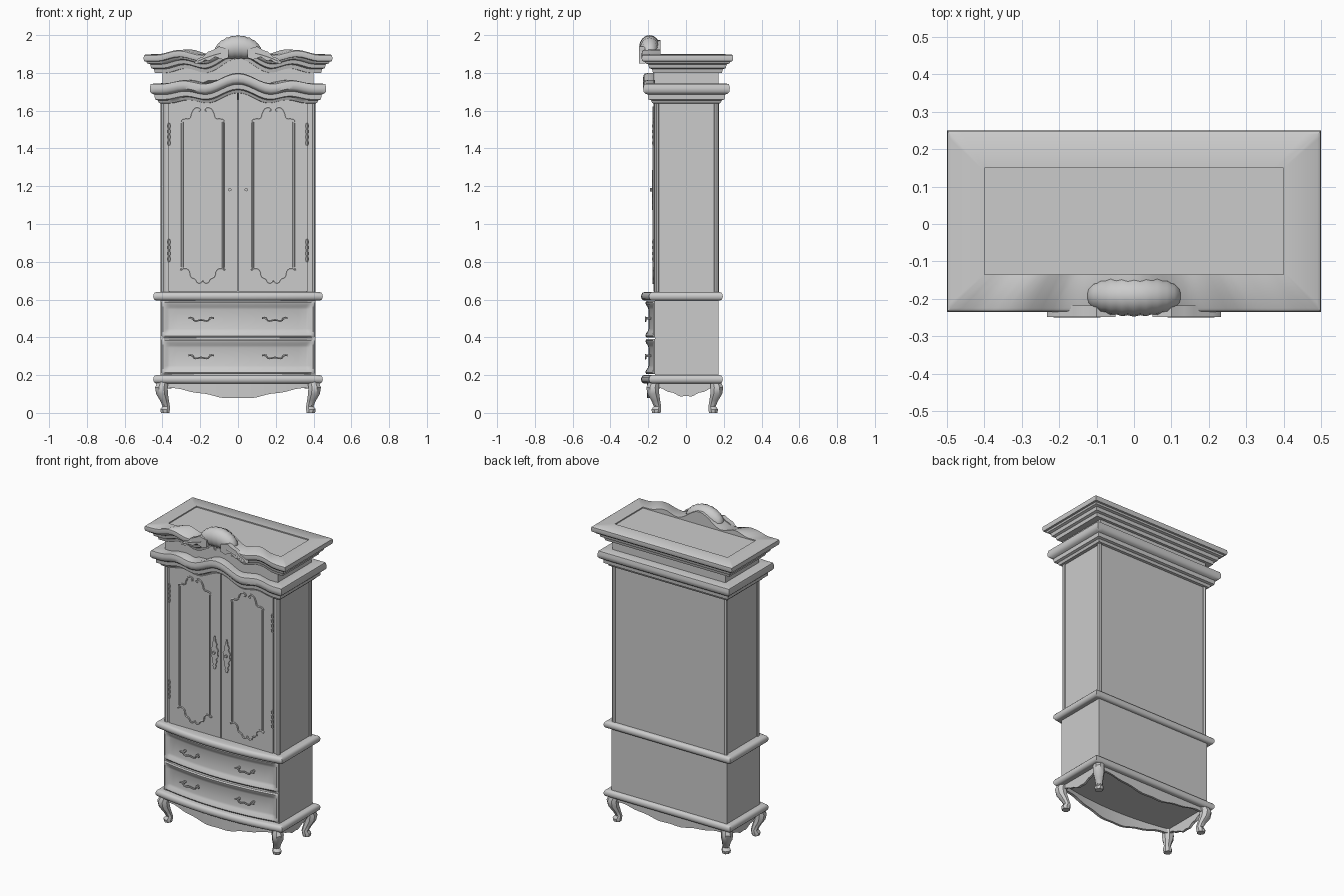
import bpy, bmesh, math
from mathutils import Vector

cube = bpy.data.objects.get("Cube")
if cube:
    bpy.data.objects.remove(cube, do_unlink=True)

GREY = (0.6, 0.6, 0.6, 1)
grey = bpy.data.materials.new("warm_grey_wood")
grey.use_nodes = True
grey.diffuse_color = GREY
grey.node_tree.nodes["Principled BSDF"].inputs["Base Color"].default_value = GREY
parts = []


def finish(name, bm):
    bmesh.ops.recalc_face_normals(bm, faces=bm.faces)
    mesh = bpy.data.meshes.new(name)
    bm.to_mesh(mesh)
    bm.free()
    return register(name, mesh)


def register(name, mesh):
    obj = bpy.data.objects.new(name, mesh)
    mesh.materials.clear()
    mesh.materials.append(grey)
    bpy.context.collection.objects.link(obj)
    parts.append(obj)
    return obj


def loft(name, rings, cap_start=True, cap_end=True):
    """Skin a list of equal closed rings of points."""
    bm = bmesh.new()
    rows = [[bm.verts.new(p) for p in ring] for ring in rings]
    n = len(rows[0])
    for a, b in zip(rows, rows[1:]):
        for i in range(n):
            j = (i + 1) % n
            bm.faces.new((a[i], a[j], b[j], b[i]))
    if cap_start:
        bm.faces.new(rows[0])
    if cap_end:
        bm.faces.new(rows[-1])
    return finish(name, bm)


def box(name, x, y, z):
    ring = lambda h: [(x[0], y[0], h), (x[1], y[0], h), (x[1], y[1], h), (x[0], y[1], h)]
    return loft(name, [ring(z[0]), ring(z[1])])


def molding(name, hx, yf, yb, profile, wave=None, bow=0, cap=True, n=32):
    """Sweep (offset, height, wave amount) rows round a rectangle."""
    rings = []
    for off, z, k in profile:
        x, f, b = hx + off, yf - off, yb + off
        corners = [(-x, f), (x, f), (x, b), (-x, b)]
        ring = []
        for side in range(4):
            (ax, ay), (bx, by) = corners[side], corners[(side + 1) % 4]
            for i in range(n):
                s = i / n
                t = 2 * s - 1
                dy = bow * (1 - t * t) if side == 0 else 0
                dz = k * wave(side, t) if wave else 0
                ring.append((ax + (bx - ax) * s, ay + (by - ay) * s - dy, z + dz))
        rings.append(ring)
    return loft(name, rings, cap, cap)


def plate(name, outline, y, depth):
    """Flat cut-out seen from the front, from (x, z) points."""
    return loft(name, [[(px, yy, pz) for px, pz in outline] for yy in (y, y + depth)])


def tube(name, points, radius, resolution=1):
    curve = bpy.data.curves.new(name, "CURVE")
    curve.dimensions = "3D"
    curve.bevel_depth, curve.bevel_resolution = radius, resolution
    curve.resolution_u, curve.use_fill_caps = 5, True
    spline = curve.splines.new("BEZIER")
    spline.bezier_points.add(len(points) - 1)
    for bp, p in zip(spline.bezier_points, points):
        bp.co = p
        bp.handle_left_type = bp.handle_right_type = "AUTO"
    temp = bpy.data.objects.new(name, curve)
    mesh = bpy.data.meshes.new_from_object(temp)
    bpy.data.objects.remove(temp)
    return register(name, mesh)


def crest(t):
    """Serpentine line of the cornices: high centre, low shoulders."""
    t = abs(t)
    centre = 0.5 + 0.5 * math.cos(math.pi * min(t / 0.4, 1))
    shoulder = 0.5 + 0.5 * math.cos(math.pi * min(abs(t - 0.63) / 0.25, 1))
    return centre + 0.32 * shoulder


# Carcass
box("upper_body", (-0.4, 0.4), (-0.162, 0.168), (0.63, 1.66))
box("lower_body", (-0.41, 0.41), (-0.165, 0.172), (0.17, 0.62))
for sx in (-1, 1):
    for y in (-0.155, 0.16):
        tube("corner_post", [(sx * 0.395, y, 0.63), (sx * 0.395, y, 1.66)], 0.014, 2)

# Cornices
low_wave = lambda side, t: 0.055 * crest(t) if side == 0 else 0
high_wave = lambda side, t: 0.075 * crest(t) if side == 0 else 0
low = [(-0.02, 1.635), (0.008, 1.64), (0.015, 1.655), (0.03, 1.66), (0.032, 1.685),
       (0.045, 1.69), (0.055, 1.70), (0.057, 1.72), (0.052, 1.74), (0.03, 1.745), (0, 1.745)]
molding("lower_cornice", 0.41, -0.17, 0.175, [(o, z, 1) for o, z in low], low_wave)
molding("frieze", 0.4, -0.168, 0.172, [(0, 1.72, 1), (0, 1.82, 1)], low_wave)
high = [(0, 1.80), (0.04, 1.80), (0.045, 1.82), (0.06, 1.825), (0.065, 1.845), (0.08, 1.85),
        (0.085, 1.86), (0.096, 1.862), (0.1, 1.875), (0.098, 1.892), (0.09, 1.898), (0, 1.9)]
molding("upper_cornice", 0.4, -0.135, 0.15,
        [(o, z, 1) for o, z in high] + [(0, 1.893, 0)], high_wave)

# Waist and base moldings with a bowed front
for name, z in (("waist_molding", 0.617), ("base_molding", 0.178)):
    rows = [(0.028 + 0.016 * math.cos(a), z + 0.022 * math.sin(a), 0)
            for a in [math.radians(d) for d in range(-90, 91, 30)]]
    molding(name, 0.405, -0.152, 0.151, [(0, z - 0.022, 0)] + rows + [(0, z + 0.022, 0)], bow=0.042)


# Scalloped apron
def scallop(side, t):
    depth = 0.055 if side == 0 else 0.045
    return -depth * (0.5 + 0.5 * math.cos(math.pi * t)) - 0.006 * math.sin(2.5 * math.pi * t) ** 2


molding("apron", 0.405, -0.165, 0.165, [(0, 0.17, 0), (0, 0.135, 1), (-0.015, 0.135, 1), (-0.015, 0.17, 0)],
        scallop, bow=0.042, cap=False)

# Cabriole legs: (height, outward shift, radius)
leg = [(0.17, 0.01, 0.03), (0.135, 0.02, 0.036), (0.10, 0.016, 0.034), (0.065, 0.003, 0.025),
       (0.035, -0.006, 0.021), (0.018, 0, 0.028), (0, 0, 0.024)]
for sx in (-1, 1):
    for sy, cy in ((-1, -0.157), (1, 0.144)):
        rings = [[(sx * (0.386 + d) + r * math.cos(a), cy + sy * d + r * math.sin(a), z)
                  for a in [math.pi * (i + 0.5) / 4 for i in range(8)]] for z, d, r in leg]
        loft("leg", rings)


# Drawers: bowed fronts with a sunken field
def front_y(x):
    return -0.172 - 0.043 * (1 - (x / 0.41) ** 2)


def drawer(z0, z1):
    steps = (0, 0.008, 0.02, 0.032, 0.045)
    sink = (0.006, 0, 0.003, 0.012, 0.016)
    hx, n = 0.405, 18
    xs = [-hx + s for s in steps] + [-0.36 + 0.72 * i / n for i in range(1, n)] + [hx - s for s in reversed(steps)]
    zs = [z0 + s for s in steps] + [z1 - s for s in reversed(steps)]
    bm = bmesh.new()
    grid = []
    for z in zs:
        row = []
        for x in xs:
            inset = min(hx - abs(x), z - z0, z1 - z)
            k = min(range(5), key=lambda i: abs(steps[i] - inset)) if inset < 0.045 else 4
            row.append(bm.verts.new((x, front_y(x) + sink[k], z)))
        grid.append(row)
    for a, b in zip(grid, grid[1:]):
        for i in range(len(xs) - 1):
            bm.faces.new((a[i], a[i + 1], b[i + 1], b[i]))
    rim = [e for e in bm.edges if e.is_boundary]
    out = bmesh.ops.extrude_edge_only(bm, edges=rim)
    for v in out["geom"]:
        if isinstance(v, bmesh.types.BMVert):
            v.co.y = -0.155
    finish("drawer", bm)
    mid = (z0 + z1) / 2
    for cx in (-0.195, 0.195):
        y = front_y(cx) + 0.006
        pull = [(-0.068, 0.006), (-0.05, 0.008), (-0.035, -0.008), (0, -0.004),
                (0.035, -0.008), (0.05, 0.008), (0.068, 0.006)]
        tube("drawer_pull", [(cx + px, y - 0.014, mid + pz) for px, pz in pull], 0.005)
        for px in (-0.048, 0.048):
            tube("pull_stud", [(cx + px, y + 0.015, mid + 0.006), (cx + px, y - 0.016, mid + 0.006)], 0.008)


drawer(0.4, 0.592)
drawer(0.205, 0.39)

# Doors with scrolled trim, escutcheons and hinges
half_top = [(0.108, 1.535), (0.112, 1.55), (0.095, 1.557), (0.07, 1.56), (0.058, 1.59),
            (0.042, 1.613), (0.02, 1.615), (0.012, 1.602), (0.022, 1.597)]
half_low = [(0.108, 0.77), (0.118, 0.757), (0.1, 0.765), (0.075, 0.757), (0.062, 0.72),
            (0.04, 0.708), (0.028, 0.69), (0.01, 0.69), (0, 0.703)]
lobes = [(0.0, 0.004), (0.02, 0.012), (0.03, 0.007), (0.05, 0.018), (0.065, 0.012), (0.085, 0.026),
         (0.105, 0.021), (0.125, 0.026), (0.145, 0.012), (0.16, 0.018), (0.18, 0.007), (0.21, 0.003)]
for sx in (-1, 1):
    top = [(sx * (0.002 + 0.366 * i / 16), 1.665 + low_wave(0, (0.002 + 0.366 * i / 16) / 0.45))
           for i in range(17)]
    plate("door", [(sx * 0.368, 0.642), (sx * 0.002, 0.642)] + top, -0.172, 0.02)
    cx = sx * 0.187
    for m in (-1, 1):
        for name, line in (("door_scroll_top", half_top), ("door_scroll_bottom", half_low)):
            tube(name, [(cx + m * px, -0.173, pz) for px, pz in line], 0.0055)
        tube("door_trim", [(cx + m * 0.108, -0.173, 0.765), (cx + m * 0.108, -0.173, 1.54)], 0.0065)
    ex = sx * 0.043
    outline = [(ex + w, 1.075 + h) for h, w in lobes] + [(ex - w, 1.075 + h) for h, w in reversed(lobes)]
    plate("escutcheon", outline, -0.179, 0.008)
    tube("door_knob", [(ex, -0.17, 1.182), (ex, -0.191, 1.182)], 0.009, 2)
    for z in (0.86, 1.475):
        tube("hinge", [(sx * 0.365, -0.173, z - 0.06), (sx * 0.365, -0.173, z + 0.06)], 0.005)
        for dz in (-0.045, -0.015, 0.015, 0.045):
            tube("hinge_knuckle", [(sx * 0.365, -0.174, z + dz - 0.008),
                                   (sx * 0.365, -0.174, z + dz + 0.008)], 0.008)

# Crest ornament: ribbed shell between two leaves
rings = []
for i in range(1, 24):
    u = math.pi * i / 24
    rib = 1 - 0.07 * (i % 2)
    rings.append([(-0.125 * math.cos(u), -0.193 + 0.055 * rib * math.sin(u) ** 0.7 * math.cos(a),
                   1.937 + 0.063 * rib * math.sin(u) ** 0.7 * math.sin(a) - 0.03 * math.cos(u) ** 2)
                  for a in [2 * math.pi * k / 16 for k in range(16)]])
loft("crest_shell", rings)
leaf = [(0.05, 1.925), (0.1, 1.94), (0.135, 1.92), (0.16, 1.912), (0.185, 1.885), (0.21, 1.878), (0.232, 1.85),
        (0.2, 1.852), (0.175, 1.868), (0.15, 1.865), (0.12, 1.885), (0.08, 1.87), (0.05, 1.88)]
for sx in (-1, 1):
    plate("crest_leaf", [(sx * x, z) for x, z in leaf], -0.248, 0.03)
    tube("leaf_vein", [(sx * 0.09, -0.245, 1.905), (sx * 0.15, -0.245, 1.888), (sx * 0.215, -0.245, 1.862)], 0.005)

# Smooth shading with crisp edges
bpy.ops.object.select_all(action="DESELECT")
for obj in parts:
    obj.select_set(True)
bpy.context.view_layer.objects.active = parts[0]
bpy.ops.object.shade_smooth_by_angle(angle=math.radians(40))
